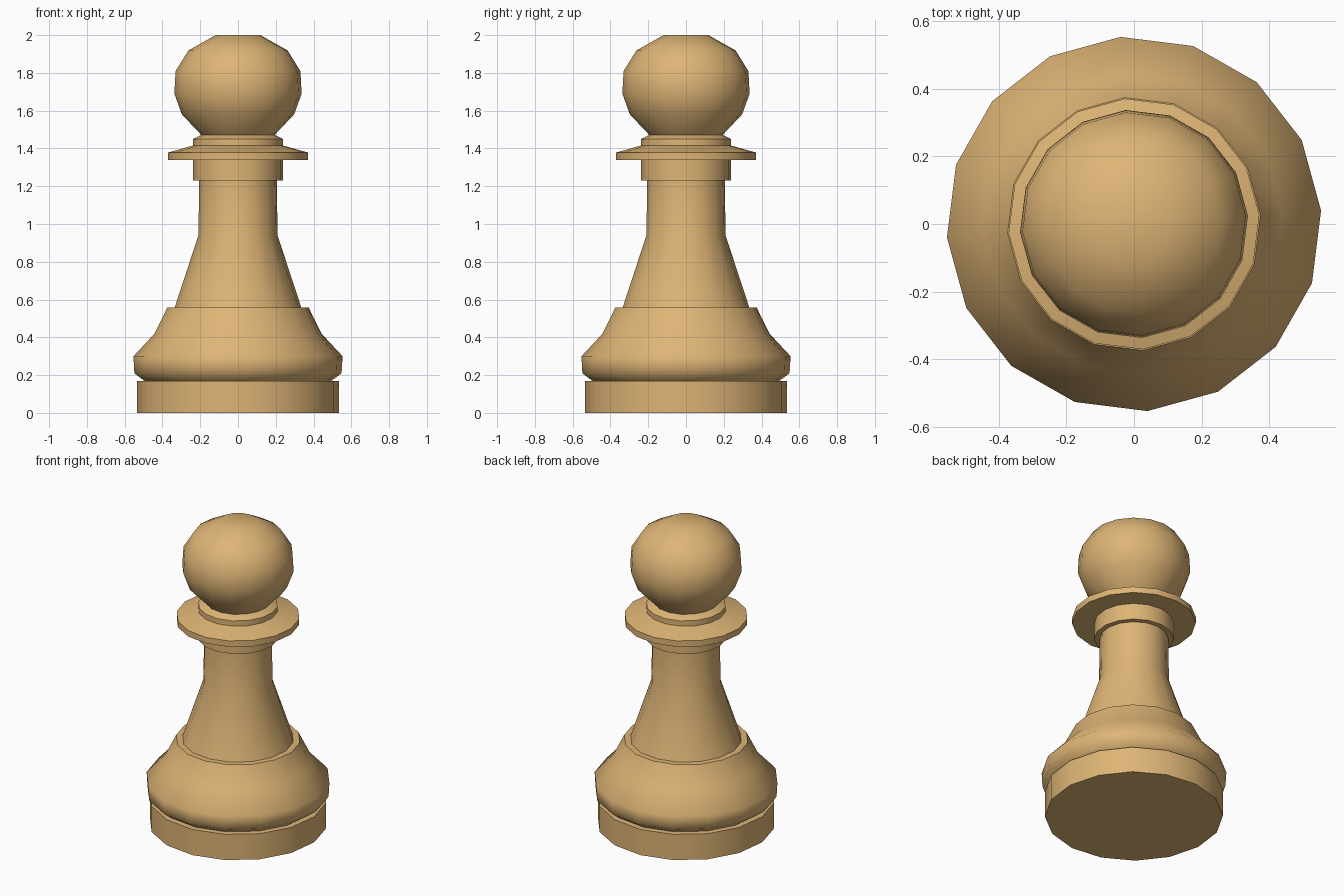
import bpy, bmesh, math

if "Cube" in bpy.data.objects:
    bpy.data.objects.remove(bpy.data.objects["Cube"])

SIDES = 16
OFFSET = math.radians(4.1)   # small twist of the facets about z

wood = bpy.data.materials.new("wood")
wood.diffuse_color = (0.73, 0.46, 0.18, 1)
wood.use_nodes = True
wood.node_tree.nodes["Principled BSDF"].inputs["Base Color"].default_value = wood.diffuse_color


def lathe(name, profile):
    """Revolve (radius, z) points about z; zero radius makes a pole."""
    bm = bmesh.new()
    rings = []
    for r, z in profile:
        if r == 0:
            rings.append([bm.verts.new((0, 0, z))] * SIDES)
            continue
        angles = [OFFSET + 2 * math.pi * i / SIDES for i in range(SIDES)]
        rings.append([bm.verts.new((r * math.cos(a), r * math.sin(a), z)) for a in angles])
    for low, high in zip(rings, rings[1:]):
        for i in range(SIDES):
            j = (i + 1) % SIDES
            corners = [low[i], low[j], high[j], high[i]]
            bm.faces.new(list(dict.fromkeys(corners)))
    mesh = bpy.data.meshes.new(name)
    bm.to_mesh(mesh)
    bm.free()
    mesh.materials.append(wood)
    ob = bpy.data.objects.new(name, mesh)
    bpy.context.collection.objects.link(ob)
    bpy.ops.object.select_all(action='DESELECT')
    ob.select_set(True)
    bpy.context.view_layer.objects.active = ob
    bpy.ops.object.shade_smooth_by_angle(angle=math.radians(55))


# Plinth disc and the narrow groove above it
plinth = [(0, 0), (0.535, 0), (0.535, 0.17), (0.497, 0.17)]
# Bulging foot with a small flat ledge
foot = [(0.55, 0.21), (0.555, 0.30), (0.443, 0.42), (0.375, 0.558), (0.336, 0.558)]
# Tapered stem
stem = [(0.21, 0.94), (0.206, 1.23)]
# Neck ring and wide collar
collar = [(0.239, 1.23), (0.239, 1.338), (0.372, 1.338), (0.372, 1.378),
          (0.24, 1.415), (0.24, 1.45), (0.195, 1.472)]
# Round head with a flattened top
head = [(0.298, 1.58), (0.338, 1.69), (0.331, 1.81), (0.262, 1.92), (0.118, 2.0), (0, 2.0)]

lathe("chess_pawn", plinth + foot + stem + collar + head)
